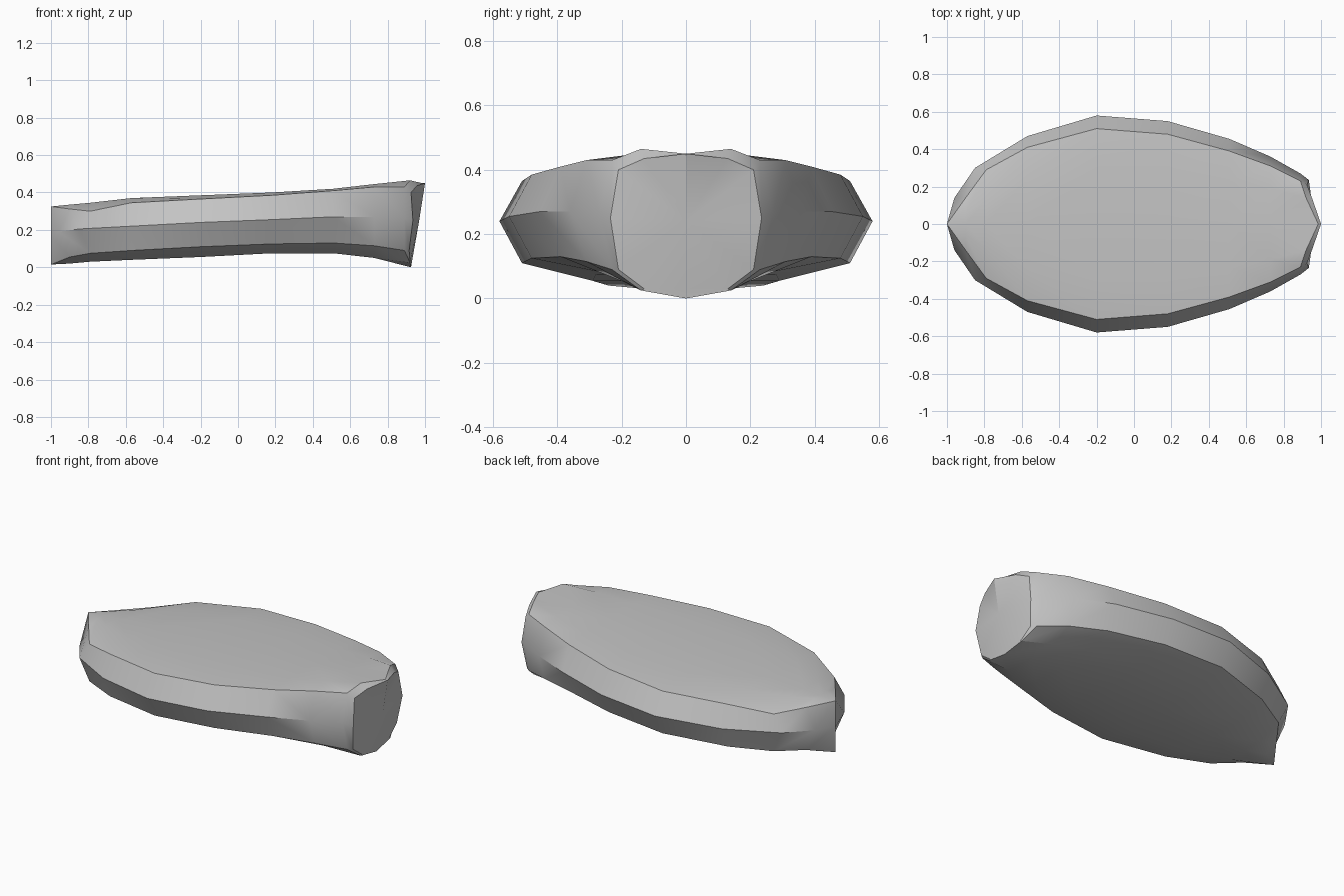
import bpy
import bmesh
import math

default_cube = bpy.data.objects.get("Cube")
if default_cube:
    bpy.data.objects.remove(default_cube, do_unlink=True)


def make_material(name, colour):
    material = bpy.data.materials.new(name)
    material.use_nodes = True
    material.diffuse_color = colour
    material.node_tree.nodes["Principled BSDF"].inputs["Base Color"].default_value = colour
    return material


def lengthwise_row(along, widths, heights):
    """One line of points running from the pointed end to the blunt end."""
    return [list(point) for point in zip(along, widths, heights)]


# Profile lines of one half of the body, from pointed end to blunt end
along = [-1, -.9, -.79, -.57, -.2, .18, .51, .73, .89]
along_side = [-1, -.96, -.85] + along[3:]
rim_width = [0, .14, .29, .41, .51, .48, .39, .31, .23]
side_width = [0, .14, .3, .47, .58, .55, .455, .36, .27]
ridge_width = [0, .06, .13, .24, .29, .28, .23, .19, .14]
rim_height = [.325, .312, .3, .345, .365, .385, .41, .43, .43]
side_height = [.17, .19, .205, .22, .24, .255, .27, .27, .265]
low_height = [.015, .055, .075, .09, .11, .125, .13, .115, .09]
ridge_height = [.325, .335, .345, .37, .385, .4, .42, .445, .465]
keel_height = [.015, .02, .03, .04, .055, .075, .075, .05, .025]
centre_width = [0] * len(along)
centre_height = [.3875 + .0625 * x for x in along]

rows = [
    lengthwise_row(along, centre_width, centre_height),
    lengthwise_row(along, ridge_width, ridge_height),
    lengthwise_row(along, rim_width, rim_height),
    lengthwise_row(along_side, side_width, side_height),
    lengthwise_row(along, rim_width, low_height),
    lengthwise_row(along, ridge_width, keel_height),
    lengthwise_row(along, centre_width, keel_height),
]
# Pull the ridges and centre lines out to the blunt end
rows[1][-1][0] = rows[5][-1][0] = .92
rows[0][-1] = [.985, 0, .45]
rows[6][-1] = [.925, 0, 0]

# Outline of the blunt end face
end_outline = [(1, 0, .45), (.955, .13, .435), (.925, .21, .4), (.935, .235, .25),
               (.915, .21, .09), (.92, .13, .03), (.93, 0, .03)]
for row, point in zip(rows, end_outline):
    row.append(point)

# Skin both halves, and close the blunt end with a fan
mesh = bpy.data.meshes.new("hull_body")
bm = bmesh.new()
for side in (1, -1):
    grid = [[bm.verts.new((x, side * y, z)) for x, y, z in row] for row in rows]
    end_centre = bm.verts.new((.967, 0, .24))
    for upper, lower in zip(grid, grid[1:]):
        for i in range(len(upper) - 1):
            bm.faces.new((upper[i], upper[i + 1], lower[i + 1], lower[i]))
        bm.faces.new((upper[-1], end_centre, lower[-1]))
bmesh.ops.remove_doubles(bm, verts=bm.verts, dist=.0005)
bmesh.ops.recalc_face_normals(bm, faces=bm.faces)
bm.to_mesh(mesh)
bm.free()

hull = bpy.data.objects.new("hull_body", mesh)
bpy.context.collection.objects.link(hull)
mesh.materials.append(make_material("plain_grey", (.55, .55, .55, 1)))

# Smooth surfaces with crisp rims
bpy.ops.object.select_all(action='DESELECT')
hull.select_set(True)
bpy.context.view_layer.objects.active = hull
bpy.ops.object.shade_smooth_by_angle(angle=math.radians(30))
